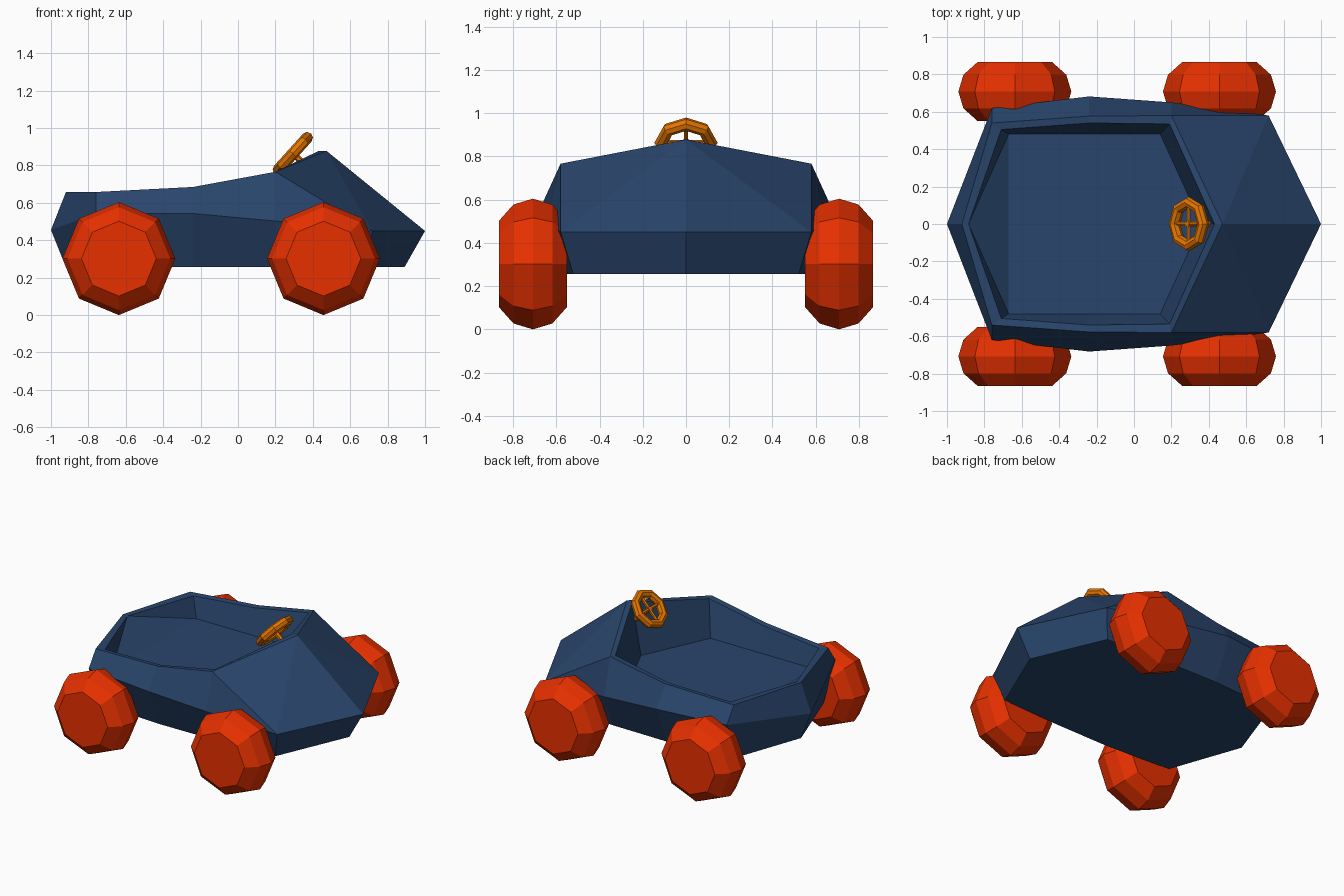
import bpy, bmesh, math
from mathutils import Vector, Matrix

if "Cube" in bpy.data.objects:
    bpy.data.objects.remove(bpy.data.objects["Cube"])


def material(name, rgb):
    m = bpy.data.materials.new(name)
    m.diffuse_color = (*rgb, 1)
    m.use_nodes = True
    m.node_tree.nodes["Principled BSDF"].inputs["Base Color"].default_value = m.diffuse_color
    return m


BLUE = material("navy blue", (0.022, 0.060, 0.150))
RED = material("tyre red", (0.80, 0.030, 0.0))
ORANGE = material("wheel orange", (0.78, 0.18, 0.0))


def finish(name, bm, mat):
    bmesh.ops.remove_doubles(bm, verts=bm.verts, dist=1e-4)
    bmesh.ops.recalc_face_normals(bm, faces=bm.faces)
    me = bpy.data.meshes.new(name)
    bm.to_mesh(me)
    bm.free()
    me.materials.append(mat)
    ob = bpy.data.objects.new(name, me)
    bpy.context.collection.objects.link(ob)
    return ob


# Body: half loops running from tail centre to nose, built on both sides
BOTTOM = [(-.92, 0, .256), (-.735, .52, .256), (-.24, .55, .256),
          (.2, .545, .256), (.665, .522, .256), (.89, 0, .256)]
MID = [(-1, 0, .455), (-.76, .62, .543), (-.24, .682, .543),
       (.2, .65, .503), (.72, .58, .45), (1, 0, .45)]
RIM = [(-.92, 0, .658), (-.76, .54, .658), (-.24, .577, .685),
       (.2, .58, .766), (.473, 0, .878)]
INNER = [(-.885, 0, .655), (-.71, .505, .655), (-.24, .54, .68),
         (.19, .535, .762), (.43, 0, .877)]
FLOOR = [(-.67, 0, .51), (-.67, .48, .51), (-.24, .48, .51),
         (.14, .48, .51), (.36, 0, .51)]


def strip(a, b, start, end):
    return [(a[i], a[i + 1], b[i + 1], b[i]) for i in range(start, end)]


faces = strip(BOTTOM, MID, 0, 5)                      # lower sides
faces += strip(MID, RIM, 0, 3)                        # upper sides
faces += [(MID[3], MID[4], RIM[3]), (RIM[3], MID[4], RIM[4]),
          (RIM[4], MID[4], MID[5])]                   # bonnet
faces += strip(RIM, INNER, 0, 4)                      # cockpit lip
faces += strip(INNER, FLOOR, 1, 4)                    # cockpit walls
faces += [(INNER[0], INNER[1], FLOOR[1]),
          (INNER[0], FLOOR[1], FLOOR[0])]             # sloping back wall
faces += [tuple(FLOOR), tuple(BOTTOM)]
bm = bmesh.new()
for s in (1, -1):
    for f in faces:
        bm.faces.new([bm.verts.new((x, s * y, z)) for x, y, z in f])
finish("body", bm, BLUE)

# Wheels: eight-sided bulging drums, (y offset, radius) profile
TYRE = [(-.157, .20), (-.09, .275), (0, .302), (.09, .275), (.157, .20)]
for end, x in (("front", .457), ("rear", -.637)):
    for side, y in (("left", .708), ("right", -.708)):
        bm = bmesh.new()
        rings = [[bm.verts.new((x + r * math.cos(k * math.pi / 4), y + dy,
                                .302 + r * math.sin(k * math.pi / 4)))
                  for k in range(8)] for dy, r in TYRE]
        for a, b in zip(rings, rings[1:]):
            for k in range(8):
                j = (k + 1) % 8
                bm.faces.new((a[k], a[j], b[j], b[k]))
        bm.faces.new(rings[0])
        bm.faces.new(rings[-1])
        finish(f"{end}_{side}_wheel", bm, RED)

# Steering wheel: tilted octagonal ring, crossed spokes and column
C = Vector((.293, 0, .863))
UP = Vector((.67, 0, .742))
SIDE = Vector((0, 1, 0))
AXIS = Vector((.742, 0, -.67))


def rod(bm, a, b, r, n=6):
    rot = (b - a).to_track_quat('Z', 'Y').to_matrix().to_4x4()
    bmesh.ops.create_cone(bm, cap_ends=True, segments=n, radius1=r, radius2=r,
                          depth=(b - a).length,
                          matrix=Matrix.Translation((a + b) / 2) @ rot)


bm = bmesh.new()
R, T, TN = .115, .031, 8
ring = []
for k in range(8):
    t = k * math.pi / 4
    d = UP * math.cos(t) + SIDE * math.sin(t)
    ring.append([bm.verts.new(C + d * (R + T * math.cos(u)) + AXIS * T * math.sin(u))
                 for u in [i * 2 * math.pi / TN for i in range(TN)]])
for k in range(8):
    for i in range(TN):
        j = (i + 1) % TN
        a, b = ring[k], ring[(k + 1) % 8]
        bm.faces.new((a[i], b[i], b[j], a[j]))
finish("steering_wheel_rim", bm, ORANGE)

bm = bmesh.new()
for d in (UP, SIDE):
    rod(bm, C - d * R, C + d * R, .012)
rod(bm, C - AXIS * .012, C + AXIS * .15, .017)
finish("steering_spokes_and_column", bm, ORANGE)
